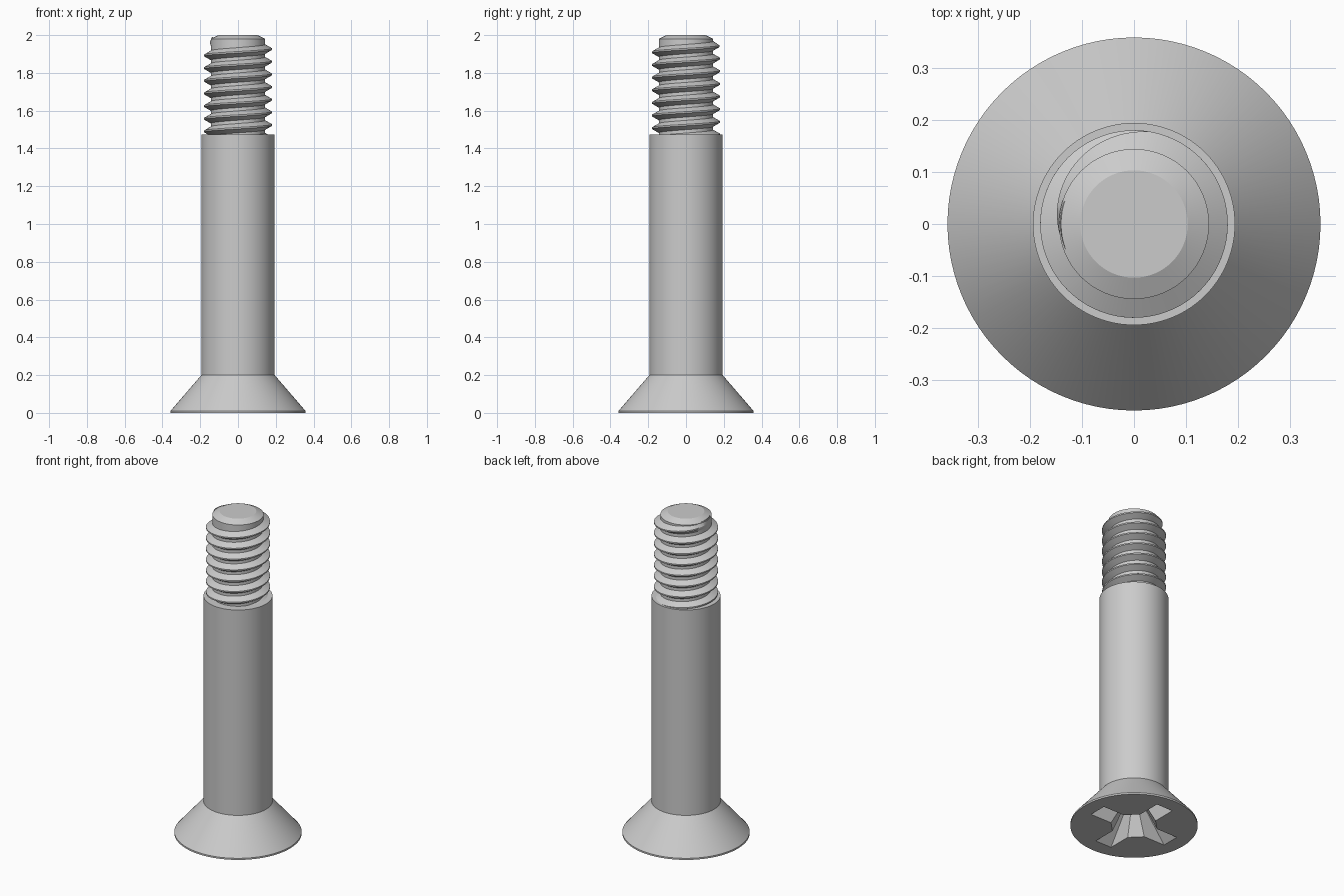
import bpy, bmesh, math
from mathutils import Vector

if "Cube" in bpy.data.objects:
    bpy.data.objects.remove(bpy.data.objects["Cube"], do_unlink=True)

steel = bpy.data.materials.new("steel grey")
steel.use_nodes = True
GREY = (0.6, 0.6, 0.6, 1)
steel.diffuse_color = GREY
steel.node_tree.nodes["Principled BSDF"].inputs["Base Color"].default_value = GREY

SEGMENTS = 96


def add_object(name, bm):
    bmesh.ops.recalc_face_normals(bm, faces=bm.faces)
    mesh = bpy.data.meshes.new(name)
    bm.to_mesh(mesh)
    bm.free()
    mesh.materials.append(steel)
    obj = bpy.data.objects.new(name, mesh)
    bpy.context.collection.objects.link(obj)
    return obj


def select_only(obj):
    bpy.ops.object.select_all(action="DESELECT")
    obj.select_set(True)
    bpy.context.view_layer.objects.active = obj


def skin(name, rings):
    """Join matching rings of points into a closed solid."""
    bm = bmesh.new()
    rows = [[bm.verts.new(p) for p in ring] for ring in rings]
    n = len(rows[0])
    for a, b in zip(rows, rows[1:]):
        for i in range(n):
            j = (i + 1) % n
            bm.faces.new((a[i], a[j], b[j], b[i]))
    bm.faces.new(rows[0][::-1])
    bm.faces.new(rows[-1])
    return add_object(name, bm)


def polar(radius, angle, z):
    return Vector((radius * math.cos(angle), radius * math.sin(angle), z))


def lathe(name, profile):
    return skin(name, [[polar(r, math.tau * i / SEGMENTS, z) for i in range(SEGMENTS)]
                       for r, z in profile])


# Countersunk head with the plain shank
body = lathe("head_and_shank", [(0.358, 0), (0.358, 0.01), (0.194, 0.2), (0.194, 1.475)])

# Tapered cross recess in the head
REACH, HALF, INNER = 0.268, 0.056, 0.122
arm = [(INNER, -HALF), (REACH, -HALF), (REACH, HALF), (INNER, HALF)]


def cross(scale, z):
    ring = []
    for k in range(4):
        c, s = ((1, 0), (0, 1), (-1, 0), (0, -1))[k]
        ring += [(scale * (x * c - y * s), scale * (x * s + y * c), z) for x, y in arm]
    return ring


cutter = skin("recess_cutter", [cross(1.04, -0.01), cross(0.4, 0.15)])
cutter.hide_render = True
cut = body.modifiers.new("recess", "BOOLEAN")
cut.operation = "DIFFERENCE"
cut.solver = "EXACT"
cut.object = cutter
select_only(body)
bpy.ops.object.modifier_apply(modifier=cut.name)
bpy.data.objects.remove(cutter, do_unlink=True)

# Threaded core with a chamfered tip
core = lathe("thread_core", [(0.144, 1.46), (0.144, 1.98), (0.103, 2)])

# Right-handed helical ridge that fades out near the tip
PITCH, TOP_Z, STEPS = 0.067, 1.926, 72
ROOT, CREST = 0.14, 0.18
FADE_START, FADE_END = math.radians(80), math.radians(200)
START = -7.1 * math.tau
count = int((FADE_END - START) / math.tau * STEPS)
rings = []
for i in range(count + 1):
    a = START + (FADE_END - START) * i / count
    z = TOP_Z + PITCH * a / math.tau
    fade = min(1, (FADE_END - a) / (FADE_END - FADE_START))
    crest = ROOT + max(0.02, fade) * (CREST - ROOT)
    rings.append([polar(ROOT, a, z - 0.027), polar(crest, a, z - 0.004),
                  polar(crest, a, z + 0.004), polar(ROOT, a, z + 0.027)])
thread = skin("thread_ridge", rings)

for obj in (body, core, thread):
    select_only(obj)
    bpy.ops.object.shade_smooth_by_angle(angle=math.radians(25))
